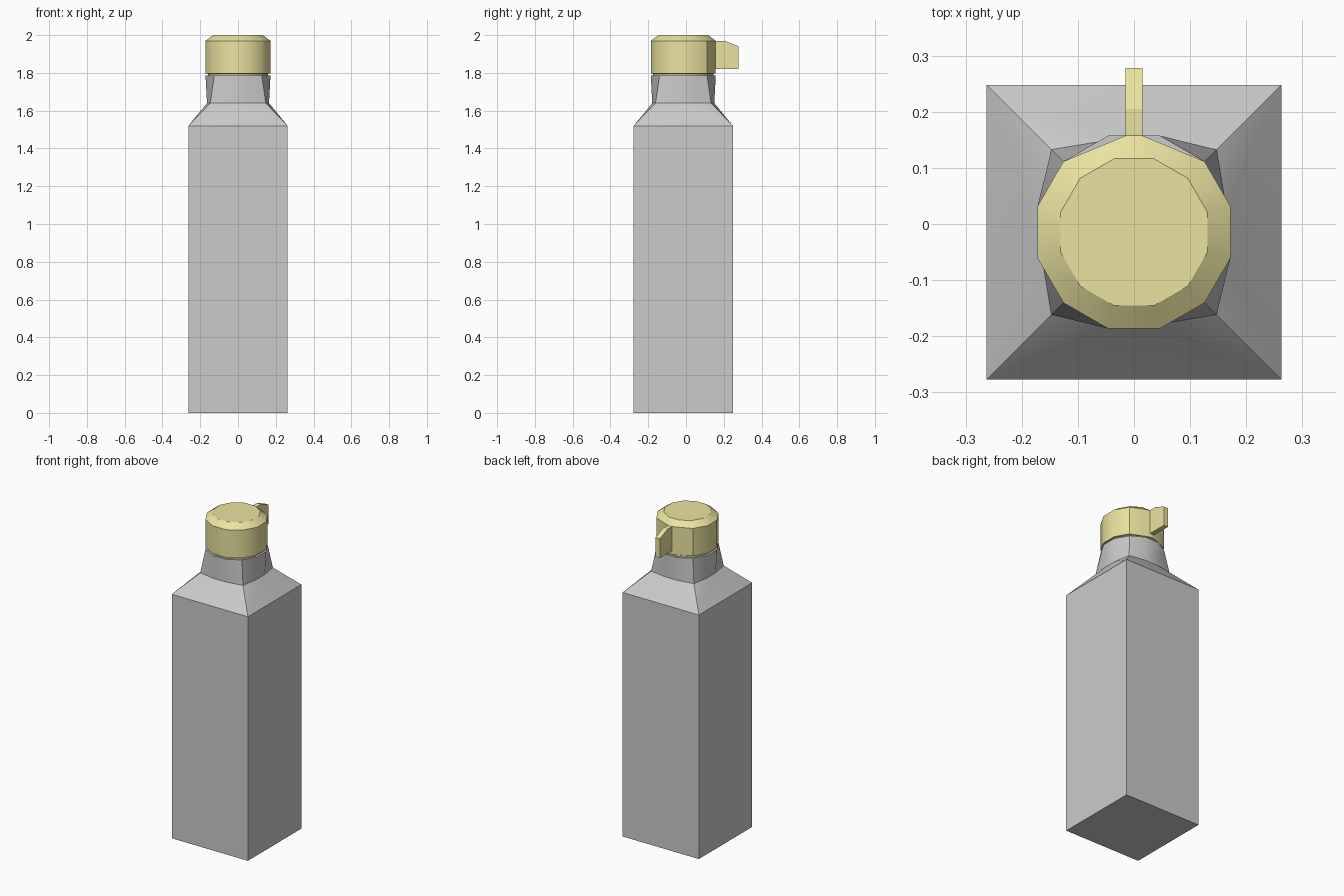
import bpy, bmesh
from math import cos, sin, radians

if "Cube" in bpy.data.objects:
    bpy.data.objects.remove(bpy.data.objects["Cube"])

CY = -0.0145  # y of the bottle axis


def ring(bm, z, pts):
    return [bm.verts.new((x, y + CY, z)) for x, y in pts]


def dodecagon(r, corner=None):
    # vertices at 15, 45, 75 ... degrees; the diagonal ones can be pushed out
    pts = []
    for k in range(12):
        rad = corner if corner and k % 3 == 1 else r
        a = radians(15 + 30 * k)
        pts.append((rad * cos(a), rad * sin(a)))
    return pts


def bridge(bm, lo, hi):
    n = len(lo)
    for i in range(n):
        j = (i + 1) % n
        bm.faces.new((lo[i], lo[j], hi[j], hi[i]))


def finish(name, bm, mat=None, angle=None):
    bmesh.ops.recalc_face_normals(bm, faces=bm.faces)
    me = bpy.data.meshes.new(name)
    bm.to_mesh(me)
    bm.free()
    ob = bpy.data.objects.new(name, me)
    bpy.context.collection.objects.link(ob)
    if mat:
        me.materials.append(mat)
    if angle:
        bpy.ops.object.select_all(action='DESELECT')
        ob.select_set(True)
        bpy.context.view_layer.objects.active = ob
        bpy.ops.object.shade_smooth_by_angle(angle=radians(angle))
    return ob


# Bottle: square body, sloped shoulder, neck turning from square to round
bm = bmesh.new()
h = 0.2625
square = [(h, h), (-h, h), (-h, -h), (h, -h)]
base = ring(bm, 0, square)
top = ring(bm, 1.52, square)
collar = ring(bm, 1.64, dodecagon(0.170, 0.208))
lip = ring(bm, 1.785, dodecagon(0.178))
bm.faces.new(base)
bridge(bm, base, top)
for k in range(4):
    a, b = top[k], top[(k + 1) % 4]
    c = [collar[(3 * k + 1 + i) % 12] for i in range(4)]
    bm.faces.new((a, c[1], c[0]))
    bm.faces.new((a, b, c[2], c[1]))
    bm.faces.new((b, c[3], c[2]))
bridge(bm, collar, lip)
bm.faces.new(lip)
finish("bottle", bm, angle=35)

# Cap: twelve-sided with bevelled top, back pair of corners drawn in to the tab
olive = bpy.data.materials.new("olive")
olive.diffuse_color = (0.82, 0.77, 0.35, 1)
olive.use_nodes = True
olive.node_tree.nodes["Principled BSDF"].inputs["Base Color"].default_value = olive.diffuse_color
bm = bmesh.new()
side = [(0.015 if x > 0 else -0.015, y) if k in (2, 3) else (x, y)
        for k, (x, y) in enumerate(dodecagon(0.178))]
rings = [ring(bm, 1.78, dodecagon(0.165)),
         ring(bm, 1.795, dodecagon(0.165)),
         ring(bm, 1.797, side),
         ring(bm, 1.97, side),
         ring(bm, 2.0, dodecagon(0.1357))]
for lo, hi in zip(rings, rings[1:]):
    bridge(bm, lo, hi)
bm.faces.new(rings[0])
bm.faces.new(rings[-1])
finish("cap", bm, olive, 35)

# Tab: side profile extruded across x
bm = bmesh.new()
profile = [(0.15, 1.82), (0.278, 1.82), (0.278, 1.94), (0.205, 1.97), (0.15, 1.97)]
left = [bm.verts.new((-0.015, y, z)) for y, z in profile]
right = [bm.verts.new((0.015, y, z)) for y, z in profile]
bridge(bm, left, right)
bm.faces.new(left)
bm.faces.new(right)
finish("cap_tab", bm, olive)
